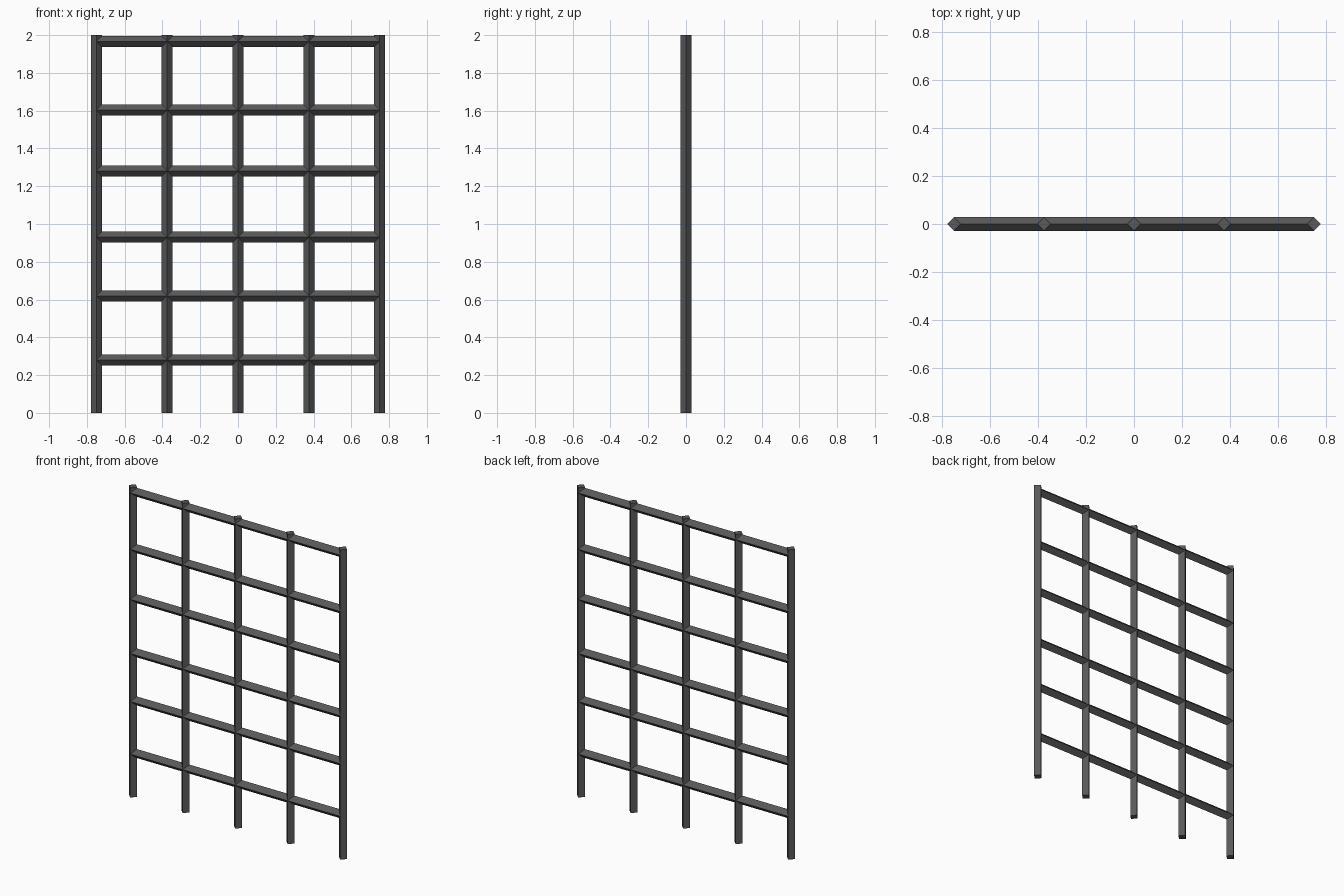
import bpy
import math

if "Cube" in bpy.data.objects:
    bpy.data.objects.remove(bpy.data.objects["Cube"])

R = 0.029      # half-diagonal of the diamond bar section
HALF = 0.75    # outer post centre line

iron = bpy.data.materials.new("dark grey iron")
iron.diffuse_color = (0.1, 0.1, 0.1, 1)
iron.use_nodes = True
iron.node_tree.nodes["Principled BSDF"].inputs["Base Color"].default_value = iron.diffuse_color


def bar(name, length, location, rotation=(0, 0, 0)):
    """Four-sided bar standing on its edge (diamond section)."""
    bpy.ops.mesh.primitive_cylinder_add(vertices=4, radius=R, depth=length,
                                        location=location, rotation=rotation)
    ob = bpy.context.object
    ob.name = name
    ob.data.materials.append(iron)


# Upright posts
for i in range(5):
    bar(f"upright_bar_{i + 1}", 2.0, (-HALF + i * HALF / 2, 0, 1.0))

# Horizontal rails, slightly uneven spacing
for i, z in enumerate((0.28, 0.62, 0.93, 1.28, 1.603, 1.967)):
    bar(f"cross_bar_{i + 1}", 2 * HALF, (0, 0, z), (0, math.pi / 2, 0))
